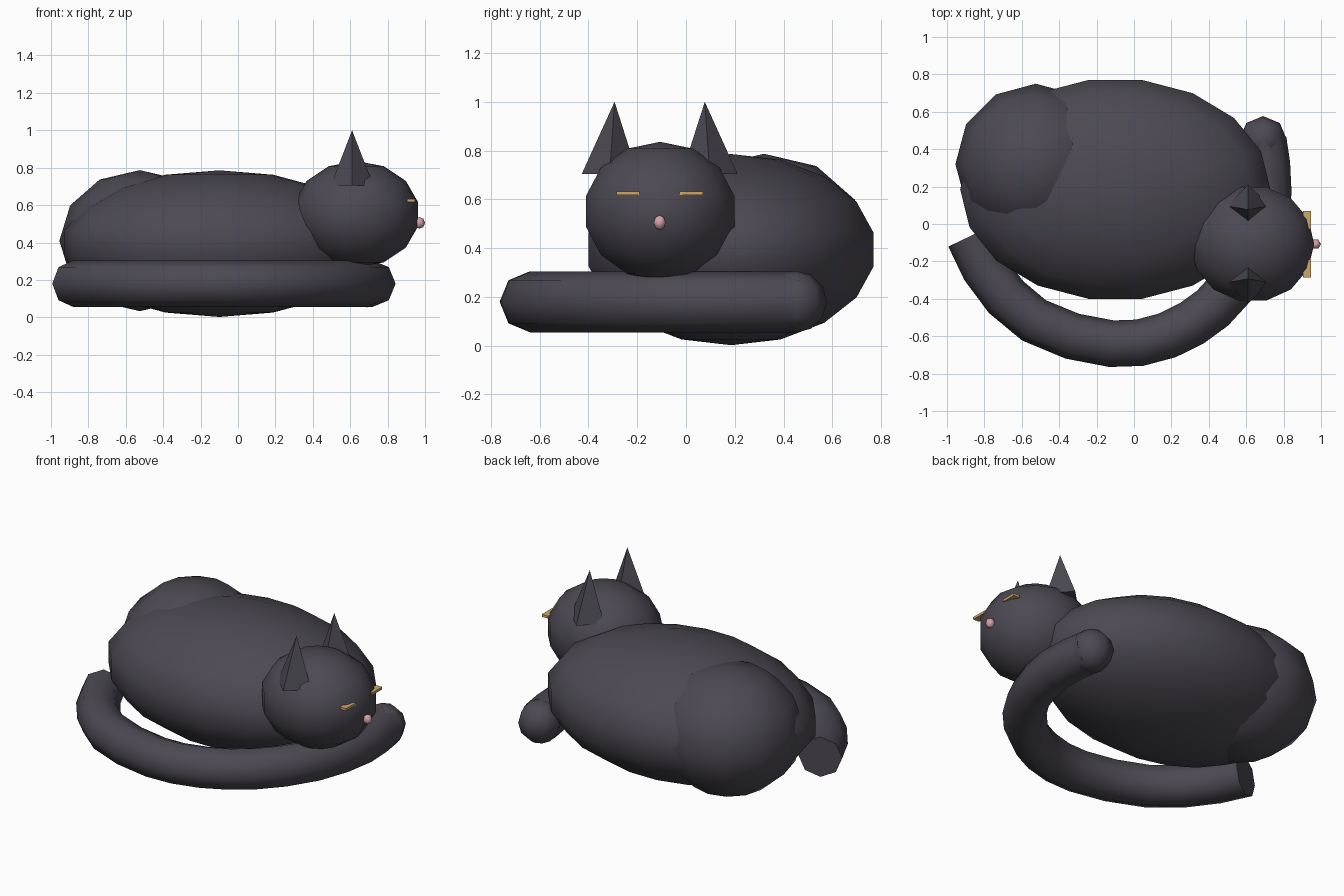
import bpy, math
from math import sin, cos, pi
from mathutils import Vector

if "Cube" in bpy.data.objects:
    bpy.data.objects.remove(bpy.data.objects["Cube"])


def material(name, rgb):
    m = bpy.data.materials.new(name)
    m.diffuse_color = (*rgb, 1)
    m.use_nodes = True
    m.node_tree.nodes["Principled BSDF"].inputs["Base Color"].default_value = m.diffuse_color
    return m


FUR = material("charcoal fur", (0.072, 0.066, 0.085))
GOLD = material("gold eye", (0.60, 0.40, 0.15))
PINK = material("pink nose", (0.66, 0.36, 0.39))


def add(name, verts, faces, mat, smooth=True):
    me = bpy.data.meshes.new(name)
    me.from_pydata(verts, [], faces)
    me.materials.append(mat)
    me.update()
    ob = bpy.data.objects.new(name, me)
    bpy.context.collection.objects.link(ob)
    if smooth:
        bpy.ops.object.select_all(action='DESELECT')
        ob.select_set(True)
        bpy.context.view_layer.objects.active = ob
        bpy.ops.object.shade_smooth_by_angle(angle=math.radians(60))
    return ob


def skin(rings, n):
    """Quads joining consecutive rings of n vertices."""
    return [(r * n + i, r * n + (i + 1) % n, (r + 1) * n + (i + 1) % n, (r + 1) * n + i)
            for r in range(rings - 1) for i in range(n)]


def ellipsoid(name, centre, radii, seg, rings, mat):
    verts = []
    for r in range(1, rings):
        t = pi - pi * r / rings
        for i in range(seg):
            a = 2 * pi * i / seg
            verts.append((sin(t) * cos(a), sin(t) * sin(a), cos(t)))
    faces = skin(rings - 1, seg)
    low, high, last = len(verts), len(verts) + 1, (rings - 2) * seg
    verts += [(0, 0, -1), (0, 0, 1)]
    for i in range(seg):
        j = (i + 1) % seg
        faces += [(low, j, i), (high, last + i, last + j)]
    verts = [[c + r * v for c, r, v in zip(centre, radii, p)] for p in verts]
    return add(name, verts, faces, mat)


def tube(name, path, z, radius, n, mat):
    pts = [Vector((x, y, z)) for x, y in path]
    verts = []
    for k, p in enumerate(pts):
        d = (pts[min(k + 1, len(pts) - 1)] - pts[max(k - 1, 0)]).normalized()
        side = Vector((d.y, -d.x, 0))
        for i in range(n):
            a = 2 * pi * i / n
            verts.append(p + radius * (cos(a) * side + sin(a) * Vector((0, 0, 1))))
    faces = skin(len(pts), n)
    faces = [f[::-1] for f in faces]
    faces += [tuple(range(n)), tuple(reversed(range(len(verts) - n, len(verts))))]
    ob = add(name, verts, [f[::-1] for f in faces], mat)
    # make the normals point outwards
    import bmesh
    bm = bmesh.new()
    bm.from_mesh(ob.data)
    bmesh.ops.recalc_face_normals(bm, faces=bm.faces)
    bm.to_mesh(ob.data)
    bm.free()
    return ob


# Body, haunch and head
ellipsoid("body", (-0.10, 0.185, 0.394), (0.842, 0.603, 0.392), 18, 9, FUR)
ellipsoid("haunch", (-0.525, 0.32, 0.41), (0.43, 0.43, 0.377), 12, 6, FUR)
ellipsoid("head", (0.632, -0.106, 0.551), (0.34, 0.32, 0.285), 14, 7, FUR)

# Tail curled round the front, with a rounded tip
tail = [(-0.88, -0.067), (-0.80, -0.235), (-0.685, -0.39), (-0.535, -0.515),
        (-0.33, -0.60), (-0.12, -0.64), (0.03, -0.635), (0.18, -0.595),
        (0.31, -0.53), (0.42, -0.45), (0.53, -0.33), (0.63, -0.17),
        (0.69, 0.0), (0.718, 0.17), (0.71, 0.32), (0.69, 0.45)]
tube("tail", tail, 0.18, 0.125, 8, FUR)
ellipsoid("tail_tip", (0.69, 0.45, 0.18), (0.127, 0.127, 0.127), 8, 6, FUR)

# Ears and half-closed eyes, mirrored about the head's middle
MID = -0.108
for s, side in ((1, "left"), (-1, "right")):
    y, r = MID + s * 0.205, 0.114
    ear = [(0.61 + r, y, 0.705), (0.61, y + r, 0.705), (0.61 - r, y, 0.705),
           (0.61, y - r, 0.705), (0.61, MID + s * 0.185, 1.0)]
    add(side + "_ear", ear, [(3, 2, 1, 0)] + [(i, (i + 1) % 4, 4) for i in range(4)],
        FUR, smooth=False)
    y = MID + s * 0.13
    box = [(0.925 + a * 0.021, y + b * 0.048, 0.625 + c * 0.0075)
           for c in (-1, 1) for a, b in ((-1, -1), (1, -1), (1, 1), (-1, 1))]
    add(side + "_eye", box, [(3, 2, 1, 0), (4, 5, 6, 7)] +
        [(i, (i + 1) % 4, (i + 1) % 4 + 4, i + 4) for i in range(4)], GOLD, smooth=False)

# Nose
ellipsoid("nose", (0.97, MID, 0.505), (0.03, 0.028, 0.031), 6, 4, PINK)
